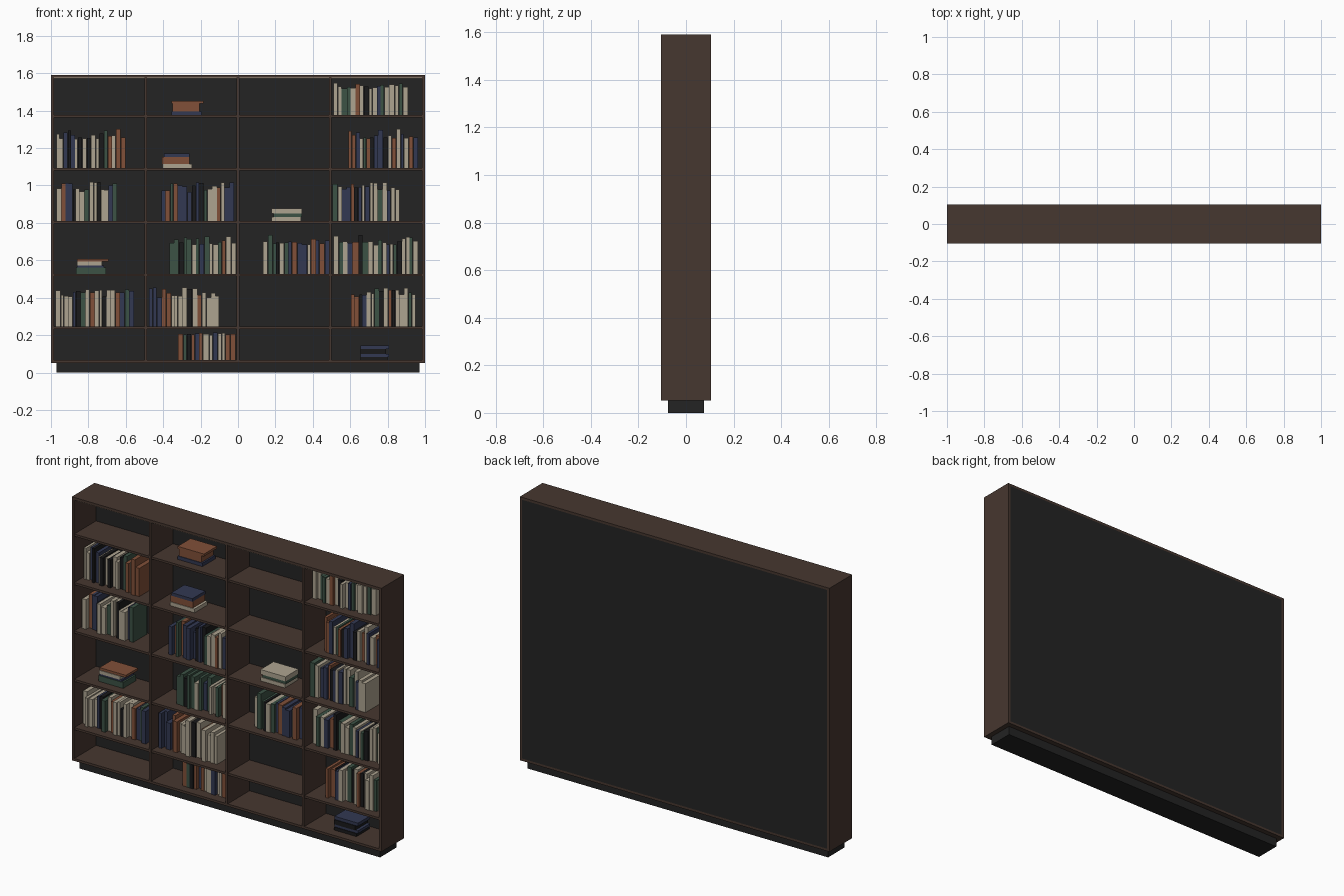
import bpy, bmesh, random
from mathutils import Matrix, Vector

if "Cube" in bpy.data.objects:
    bpy.data.objects.remove(bpy.data.objects["Cube"])

random.seed(7)


def material(name, rgb):
    m = bpy.data.materials.new(name)
    m.diffuse_color = (*rgb, 1)
    m.use_nodes = True
    m.node_tree.nodes["Principled BSDF"].inputs["Base Color"].default_value = m.diffuse_color
    return m


BROWN = material("walnut brown", (0.062, 0.038, 0.029))
DARK = material("charcoal", (0.017, 0.017, 0.017))
PALE = material("pale trim", (0.50, 0.42, 0.32))
BOOKS = {
    "w": material("cream", (0.42, 0.37, 0.28)),
    "r": material("rust", (0.22, 0.080, 0.040)),
    "b": material("navy blue", (0.032, 0.040, 0.085)),
    "g": material("forest green", (0.045, 0.085, 0.060)),
    "k": material("black", (0.010, 0.010, 0.011)),
}
KEYS = list(BOOKS)


def boxes(name, parts, mats):
    """One object from (x0, x1, y0, y1, z0, z1, material_index) boxes."""
    bm = bmesh.new()
    for x0, x1, y0, y1, z0, z1, mi in parts:
        mat = Matrix.Translation(((x0 + x1) / 2, (y0 + y1) / 2, (z0 + z1) / 2)) \
            @ Matrix.Diagonal(Vector((x1 - x0, y1 - y0, z1 - z0, 1)))
        res = bmesh.ops.create_cube(bm, size=1, matrix=mat)
        for f in {f for v in res["verts"] for f in v.link_faces}:
            f.material_index = mi
    me = bpy.data.meshes.new(name)
    bm.to_mesh(me)
    bm.free()
    for m in mats:
        me.materials.append(m)
    ob = bpy.data.objects.new(name, me)
    bpy.context.collection.objects.link(ob)
    return ob


def box(name, dims, mat):
    return boxes(name, [(*dims, 0)], [mat])


# Carcass
F, B = -0.105, 0.105
box("plinth", (-0.97, 0.97, -0.075, 0.075, 0, 0.052), DARK)
box("left_side", (-1, -0.984, F, B, 0.052, 1.578), BROWN)
box("right_side", (0.984, 1, F, B, 0.052, 1.578), BROWN)
box("top_board", (-1, 1, F, B, 1.576, 1.59), BROWN)
box("bottom_board", (-0.984, 0.984, F, B, 0.052, 0.066), BROWN)
box("back_panel", (-0.984, 0.984, 0.096, B, 0.066, 1.576), DARK)
box("top_front_strip", (-0.984, 0.984, F + 0.002, F + 0.008, 1.573, 1.576), PALE)

# Dividers and shelves
for i, x in enumerate((-0.494, 0, 0.494)):
    box(f"divider_{i + 1}", (x - 0.007, x + 0.007, F, 0.096, 0.066, 1.576), BROWN)
SHELF_TOPS = [1.376, 1.093, 0.81, 0.528, 0.246, 0.066]
EDGES = [-0.984, -0.494, 0, 0.494, 0.984]
for r, z in enumerate(SHELF_TOPS[:-1]):
    for c in range(4):
        a = EDGES[c] + (0.007 if c else 0)
        b = EDGES[c + 1] - (0.007 if c < 3 else 0)
        box(f"shelf_{r + 1}_{c + 1}", (a, b, F + 0.001, 0.096, z - 0.013, z), BROWN)

# Rows of upright books: shelf, x range, spine colours from left to right
ROWS = [
    (0, 0.51, 0.91, "wwggwrwkwwbgwwwgw"),
    (1, -0.97, -0.60, "wwbkbwkwkwwkgrwrr"),
    (1, 0.59, 0.965, "rrbwgrkbbkwrwbwrb"),
    (2, -0.97, -0.645, "wrbbkwwgwwkwwbg"),
    (2, -0.41, -0.02, "brgrbbbkbkgwwrwbb"),
    (2, 0.505, 0.865, "gwbbrkbwbwwgwbww"),
    (3, -0.365, -0.01, "ggkggwgbgwwgrww"),
    (3, 0.135, 0.487, "wggkwgbrbbwrbrb"),
    (3, 0.51, 0.965, "wgwbrkgwwgwbwgkwwgw"),
    (4, -0.975, -0.555, "wwwwbkgwrwwkwwrbgb"),
    (4, -0.475, -0.10, "bbbrrwwwwkwrwwww"),
    (4, 0.605, 0.95, "rrkbwwgkwrkwwwgw"),
    (5, -0.32, -0.012, "rgkrbrwwwbwwrr"),
]
for n, (r, x0, x1, tones) in enumerate(ROWS):
    widths = [random.uniform(0.7, 1.3) for _ in tones]
    k = (x1 - x0) / sum(widths)
    top = {0: 0.174, 5: 0.148}.get(r, 0.21)
    low = {0: 0.14, 5: 0.135}.get(r, 0.155)
    x, parts = x0, []
    for w, t in zip(widths, tones):
        h = random.uniform(low, top)
        parts.append((x, x + w * k - 0.0015, random.uniform(-0.06, -0.025), 0.085,
                      SHELF_TOPS[r], SHELF_TOPS[r] + h, KEYS.index(t)))
        x += w * k
    boxes(f"book_row_{n + 1}", parts, BOOKS.values())

# Lying stacks: shelf, then (x0, x1, thickness, colour) from the bottom up
STACKS = [
    (0, [(-0.355, -0.195, 0.02, "b"), (-0.35, -0.205, 0.042, "r"), (-0.355, -0.185, 0.014, "r")]),
    (1, [(-0.405, -0.245, 0.022, "w"), (-0.405, -0.26, 0.038, "r"), (-0.395, -0.26, 0.018, "b")]),
    (2, [(0.18, 0.337, 0.022, "w"), (0.19, 0.342, 0.017, "g"), (0.18, 0.342, 0.027, "w")]),
    (3, [(-0.867, -0.707, 0.034, "g"), (-0.862, -0.717, 0.011, "b"),
         (-0.862, -0.727, 0.02, "w"), (-0.862, -0.692, 0.014, "r")]),
    (5, [(0.655, 0.80, 0.018, "k"), (0.655, 0.807, 0.016, "b"),
         (0.655, 0.79, 0.027, "k"), (0.655, 0.807, 0.018, "b")]),
]
for n, (r, layers) in enumerate(STACKS):
    z, parts = SHELF_TOPS[r], []
    for i, (x0, x1, h, t) in enumerate(layers):
        s = 0.004 * (i % 2)
        parts.append((x0, x1, -0.05 + s, 0.07 - s, z, z + h, KEYS.index(t)))
        z += h
    boxes(f"book_stack_{n + 1}", parts, BOOKS.values())
